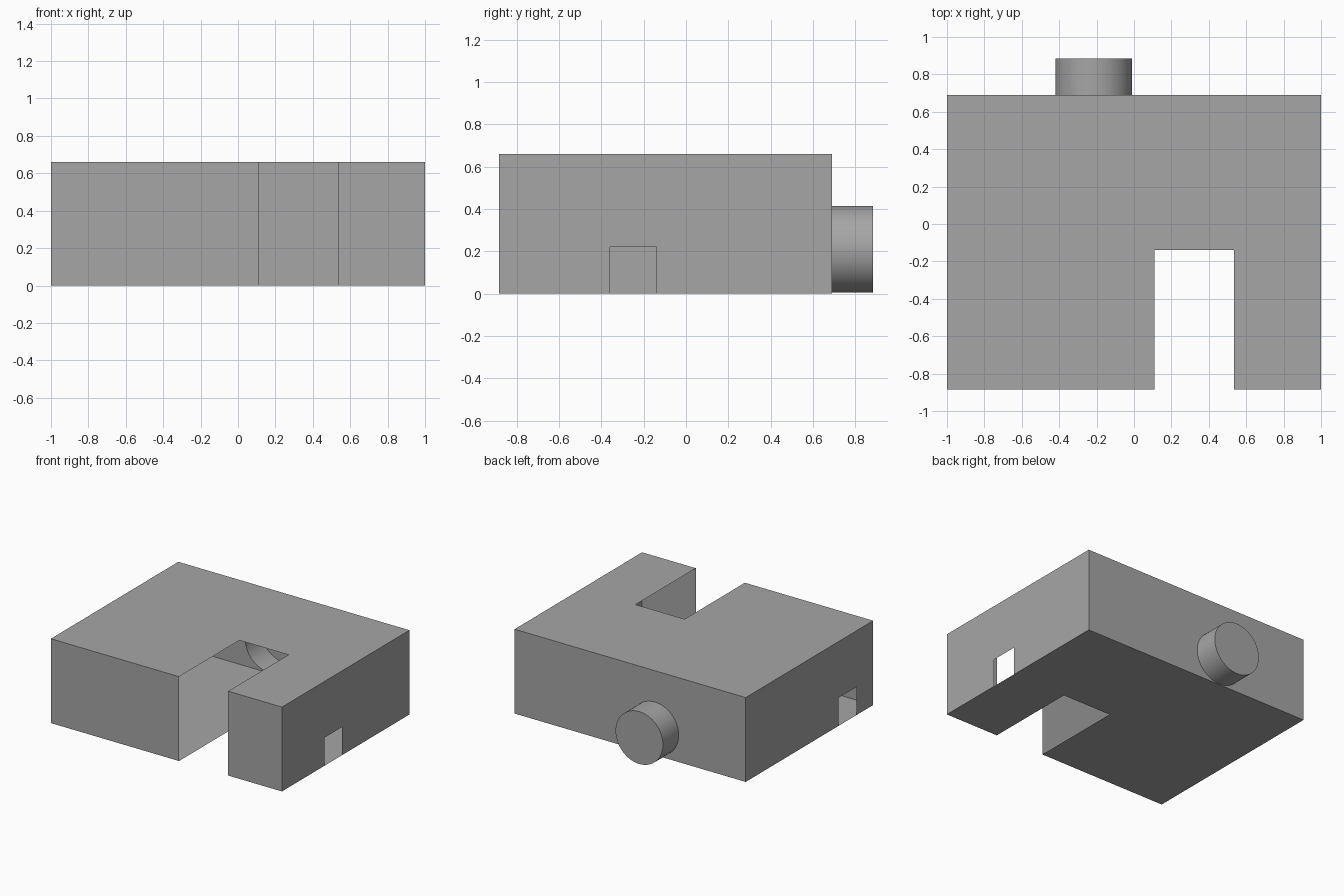
import bpy, bmesh, math
from mathutils import Vector

cube = bpy.data.objects.get("Cube")
if cube:
    bpy.data.objects.remove(cube, do_unlink=True)

grey = bpy.data.materials.new("plain grey")
grey.use_nodes = True
colour = (0.38, 0.38, 0.38, 1)
grey.diffuse_color = colour
grey.node_tree.nodes["Principled BSDF"].inputs["Base Color"].default_value = colour

# Main sizes
X, FRONT, BACK, H = 1.0, -0.885, 0.69, 0.66
SLOT_L, SLOT_R, SLOT_BACK = 0.11, 0.535, -0.14
DOOR = 0.22
PIPE_X, PIPE_Z, PIPE_R, PIPE_END = -0.215, 0.21, 0.205, 0.885
SEGMENTS = 64


def finish(name, bm):
    mesh = bpy.data.meshes.new(name)
    bm.to_mesh(mesh)
    bm.free()
    mesh.materials.append(grey)
    obj = bpy.data.objects.new(name, mesh)
    bpy.context.collection.objects.link(obj)
    return obj


def panel(name, place, outward, outline, hole=None):
    """Thin sheet from a 2D outline, with an optional hole."""
    bm = bmesh.new()
    loops = [[bm.verts.new(place(u, v)) for u, v in pts] for pts in (outline, hole) if pts]
    if hole:
        edges = [bm.edges.new((a, b)) for lp in loops for a, b in zip(lp, lp[1:] + lp[:1])]
        bmesh.ops.triangle_fill(bm, edges=edges, use_beauty=True, normal=outward)
    else:
        bm.faces.new(loops[0])
    bm.normal_update()
    for face in bm.faces:
        if face.normal.dot(Vector(outward)) < 0:
            face.normal_flip()
    return finish(name, bm)


def rect(a, b, low, high):
    return [(a, low), (b, low), (b, high), (a, high)]


def circle():
    angles = [2 * math.pi * i / SEGMENTS for i in range(SEGMENTS)]
    return [(PIPE_X + PIPE_R * math.cos(a), PIPE_Z + PIPE_R * math.sin(a)) for a in angles]


# Floor and roof, both cut by the front slot
slab = [(-X, FRONT), (SLOT_L, FRONT), (SLOT_L, SLOT_BACK), (SLOT_R, SLOT_BACK),
        (SLOT_R, FRONT), (X, FRONT), (X, BACK), (-X, BACK)]
panel("floor", lambda u, v: (u, v, 0), (0, 0, -1), slab)
panel("roof", lambda u, v: (u, v, H), (0, 0, 1), slab)

# Front walls on either side of the open slot
for name, a, b in (("front_wall_right", -X, SLOT_L), ("front_wall_left", SLOT_R, X)):
    panel(name, lambda u, v: (u, FRONT, v), (0, -1, 0), rect(a, b, 0, H))

# Side walls, each with a small doorway
for name, side, door in (("side_wall_left", 1, -0.36), ("side_wall_right", -1, -0.68)):
    outline = [(FRONT, 0), (door, 0), (door, DOOR), (door + DOOR, DOOR),
               (door + DOOR, 0), (BACK, 0), (BACK, H), (FRONT, H)]
    panel(name, lambda u, v: (side * X, u, v), (side, 0, 0), outline)

# Back wall, open into the round stub
panel("back_wall", lambda u, v: (u, BACK, v), (0, 1, 0), rect(-X, X, 0, H), circle())

# Round stub with a closed end
bm = bmesh.new()
near = [bm.verts.new((x, BACK, z)) for x, z in circle()]
far = [bm.verts.new((x, PIPE_END, z)) for x, z in circle()]
for i in range(SEGMENTS):
    j = (i + 1) % SEGMENTS
    bm.faces.new((near[i], far[i], far[j], near[j]))
bm.faces.new(far[::-1])
bm.normal_update()
stub = finish("round_stub", bm)
bpy.ops.object.select_all(action="DESELECT")
stub.select_set(True)
bpy.context.view_layer.objects.active = stub
bpy.ops.object.shade_smooth_by_angle(angle=math.radians(30))
